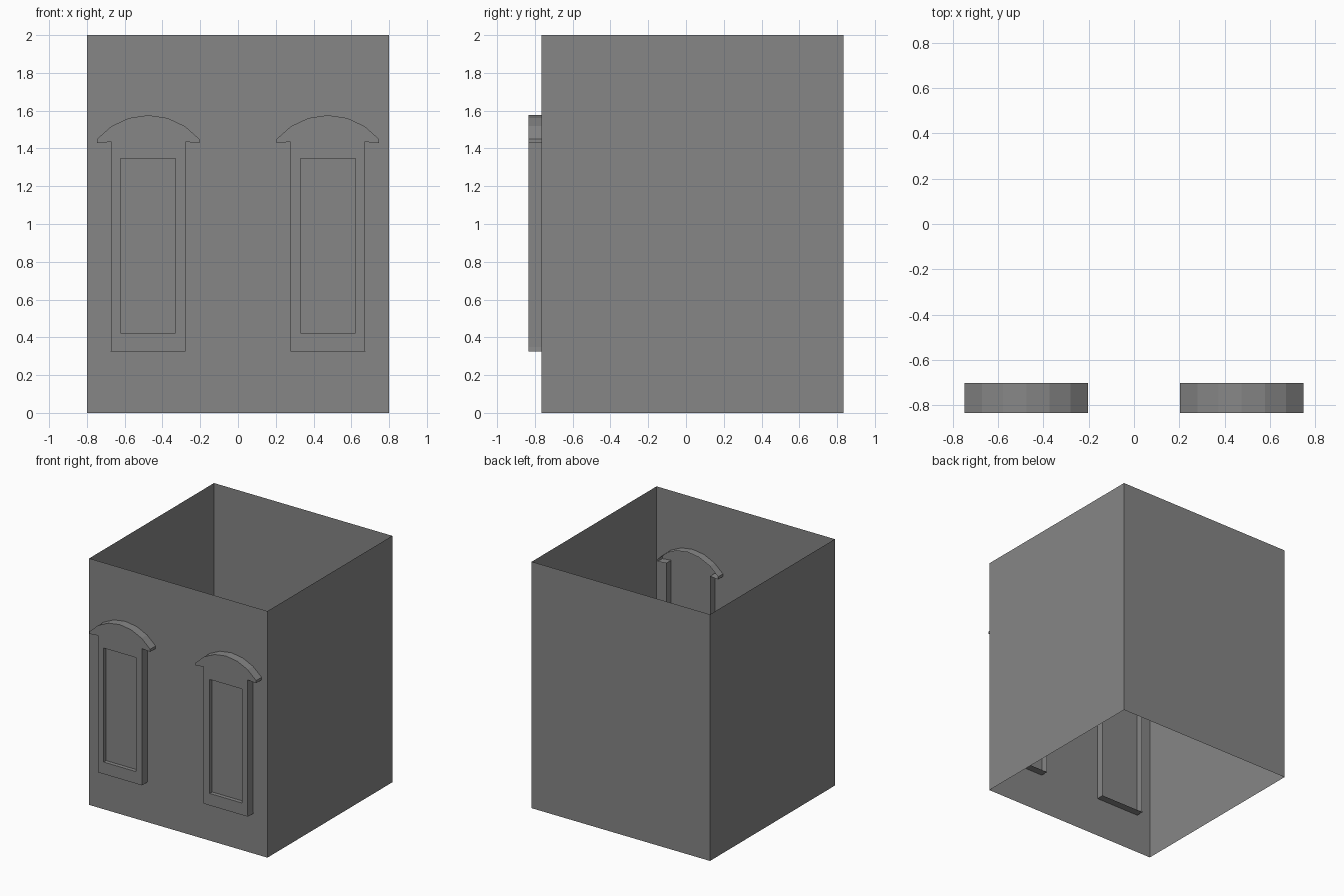
import bpy, bmesh, math

if "Cube" in bpy.data.objects:
    bpy.data.objects.remove(bpy.data.objects["Cube"])

FRONT, BACK, PANE = -0.835, -0.703, -0.803

# Dark grey for every part
grey = bpy.data.materials.new("dark_grey")
grey.diffuse_color = (0.24, 0.24, 0.24, 1)
grey.use_nodes = True
grey.node_tree.nodes["Principled BSDF"].inputs["Base Color"].default_value = grey.diffuse_color


def finish(bm, name):
    mesh = bpy.data.meshes.new(name)
    bm.to_mesh(mesh)
    bm.free()
    mesh.materials.append(grey)
    obj = bpy.data.objects.new(name, mesh)
    bpy.context.collection.objects.link(obj)
    return obj


def loop(bm, pts, y):
    verts = [bm.verts.new((x, y, z)) for x, z in pts]
    edges = [bm.edges.new((a, b)) for a, b in zip(verts, verts[1:] + verts[:1])]
    return verts, edges


def band(bm, a, b):
    # strip of quads between two matching loops
    n = len(a)
    for i in range(n):
        j = (i + 1) % n
        bm.faces.new((a[i], a[j], b[j], b[i]))


# Walls: thin open box without floor or roof
bm = bmesh.new()
square = [(-0.8, -0.765), (0.8, -0.765), (0.8, 0.835), (-0.8, 0.835)]
low = [bm.verts.new((x, y, 0)) for x, y in square]
high = [bm.verts.new((x, y, 2)) for x, y in square]
band(bm, low, high)
finish(bm, "walls")

# Window outline, counter-clockwise from the front: posts, hood ends, arched top
cx, half, steps = 0.4755, 0.272, 6
rise, peak = 0.127, 1.576
radius = (half ** 2 + rise ** 2) / (2 * rise)
sweep = math.asin(half / radius)
arch = []
for i in range(steps + 1):
    a = sweep * (1 - 2 * i / steps)
    arch.append((cx + radius * math.sin(a), peak - radius * (1 - math.cos(a))))
outline = ([(0.277, 0.325), (0.674, 0.325), (0.67, 0.35), (0.67, 1.435), (cx + half, 1.428)]
           + arch + [(cx - half, 1.428), (0.277, 1.435)])
opening = [(0.331, 0.422), (0.6215, 0.422), (0.6215, 1.347), (0.331, 1.347)]

# Window frame: flat front with a hole, sides running through the wall, open back
bm = bmesh.new()
outer, outer_edges = loop(bm, outline, FRONT)
inner, inner_edges = loop(bm, opening, FRONT)
bmesh.ops.triangle_fill(bm, use_beauty=True, edges=outer_edges + inner_edges, normal=(0, -1, 0))
rear, _ = loop(bm, outline, BACK)
band(bm, rear, outer)
# Recessed pane
pane, _ = loop(bm, opening, PANE)
band(bm, inner, pane)
bm.faces.new(pane)
bmesh.ops.recalc_face_normals(bm, faces=bm.faces[:])
bm.normal_update()
if max(bm.faces, key=lambda f: f.calc_area()).normal.y > 0:
    bmesh.ops.reverse_faces(bm, faces=bm.faces[:])
windows = finish(bm, "window_frames")
windows.modifiers.new("mirror", 'MIRROR').use_axis = (True, False, False)
